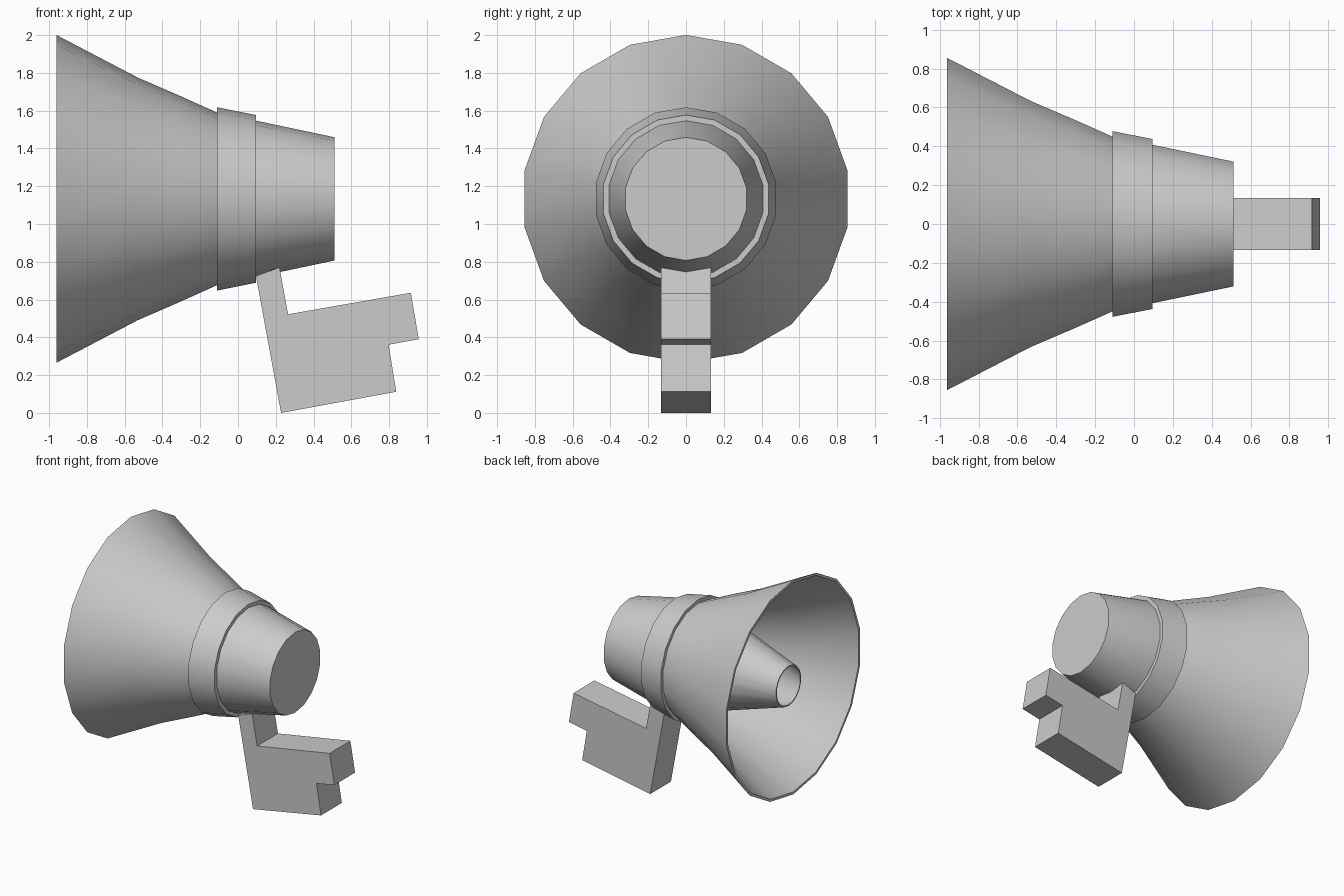
import bpy, bmesh, math

if "Cube" in bpy.data.objects:
    bpy.data.objects.remove(bpy.data.objects["Cube"])

SIDES = 18
AXIS_Z = 1.133


def finish(name, bm, smooth):
    bmesh.ops.remove_doubles(bm, verts=bm.verts, dist=1e-5)
    bmesh.ops.recalc_face_normals(bm, faces=bm.faces)
    mesh = bpy.data.meshes.new(name)
    bm.to_mesh(mesh)
    bm.free()
    ob = bpy.data.objects.new(name, mesh)
    bpy.context.collection.objects.link(ob)
    if smooth:
        bpy.ops.object.select_all(action='DESELECT')
        ob.select_set(True)
        bpy.context.view_layer.objects.active = ob
        bpy.ops.object.shade_smooth_by_angle(angle=math.radians(30))
    return ob


def lathe(name, profile, closed=True):
    """Revolve (x, radius) points about the horizontal axis."""
    bm = bmesh.new()
    rings = []
    for x, r in profile:
        if r == 0:
            rings.append([bm.verts.new((x, 0, AXIS_Z))] * SIDES)
            continue
        rings.append([bm.verts.new((x, r * math.sin(a), AXIS_Z + r * math.cos(a)))
                      for a in (2 * math.pi * i / SIDES for i in range(SIDES))])
    n = len(rings)
    for k in range(n if closed else n - 1):
        p, q = rings[k], rings[(k + 1) % n]
        for i in range(SIDES):
            j = (i + 1) % SIDES
            bm.faces.new(list(dict.fromkeys((p[i], p[j], q[j], q[i]))))
    return finish(name, bm, True)


# Flared horn with a thin wall
outer = [(-0.962, 0.868), (-0.53, 0.642), (-0.32, 0.551), (-0.10, 0.452)]
inner = [(x, r - 0.02) for x, r in reversed(outer)]
lathe("horn_bell", outer + inner)

# Collar between horn and rear body
lathe("collar", [(-0.11, 0.485), (0.095, 0.444), (0.095, 0.40), (-0.11, 0.43)])

# Tapered rear body with flat end
lathe("rear_body", [(0.512, 0), (0.512, 0.326), (0.095, 0.414), (-0.05, 0.43)],
      closed=False)

# Inner sound tube, open at the front
lathe("inner_tube", [(-0.09, 0.435), (-0.11, 0.405), (-0.92, 0.162),
                     (-0.92, 0.152), (-0.11, 0.393), (-0.09, 0.42)])

# Tilted grip: side outline extruded across y
outline = [(0.095, 0.725), (0.22, 0.77), (0.265, 0.522), (0.915, 0.636),
           (0.957, 0.39), (0.797, 0.361), (0.838, 0.112), (0.228, 0.0)]
bm = bmesh.new()
face = bm.faces.new([bm.verts.new((x, -0.133, z)) for x, z in outline])
ext = bmesh.ops.extrude_face_region(bm, geom=[face])
bmesh.ops.translate(bm, vec=(0, 0.266, 0),
                    verts=[v for v in ext["geom"] if isinstance(v, bmesh.types.BMVert)])
finish("grip", bm, False)
